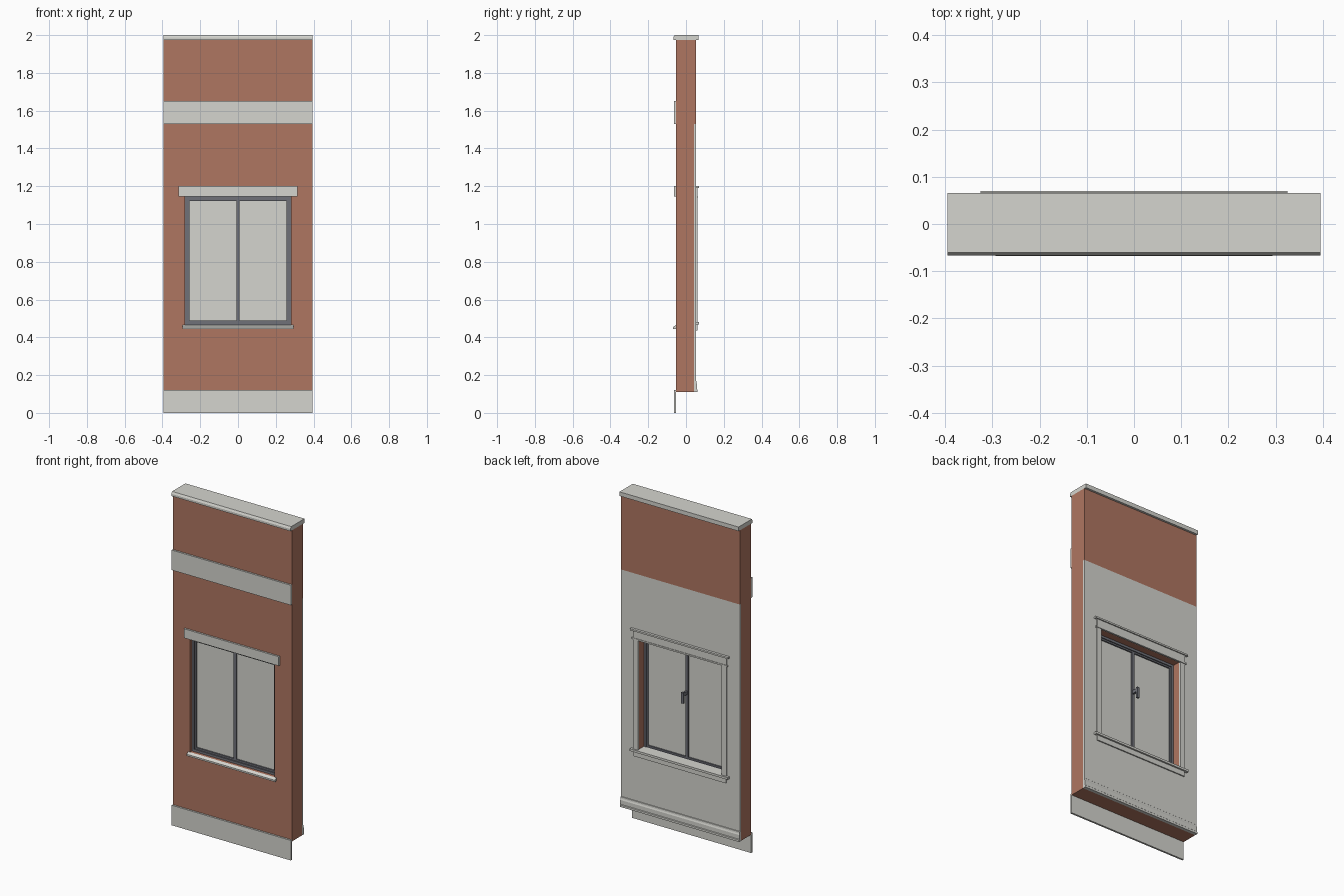
import bpy

if "Cube" in bpy.data.objects:
    bpy.data.objects.remove(bpy.data.objects["Cube"], do_unlink=True)


def material(name, rgb):
    m = bpy.data.materials.new(name)
    m.use_nodes = True
    m.diffuse_color = (*rgb, 1)
    m.node_tree.nodes["Principled BSDF"].inputs["Base Color"].default_value = (*rgb, 1)
    return m


BRICK = material("terracotta wall", (0.43, 0.18, 0.12))
STONE = material("pale stone", (0.66, 0.66, 0.62))
METAL = material("dark grey frame", (0.16, 0.165, 0.19))


def build(name, verts, faces, mat):
    mesh = bpy.data.meshes.new(name)
    mesh.from_pydata(verts, [], faces)
    mesh.materials.append(mat)
    obj = bpy.data.objects.new(name, mesh)
    bpy.context.collection.objects.link(obj)
    return obj


def extrude_x(name, profile, x0, x1, mat):
    """Sweep a (y, z) outline, counter-clockwise seen from +x, along x."""
    n = len(profile)
    verts = [(x, y, z) for x in (x0, x1) for y, z in profile]
    faces = [tuple(reversed(range(n))), tuple(range(n, 2 * n))]
    faces += [(i, (i + 1) % n, (i + 1) % n + n, i + n) for i in range(n)]
    return build(name, verts, faces, mat)


def box(name, x0, x1, y0, y1, z0, z1, mat):
    return extrude_x(name, [(y0, z0), (y1, z0), (y1, z1), (y0, z1)], x0, x1, mat)


def ring(name, outer, inner, y0, y1, mat):
    """Slab in the xz plane with a rectangular hole; rectangles are x0, x1, z0, z1."""
    verts = []
    for y in (y0, y1):
        for a, b, c, d in (outer, inner):
            verts += [(a, y, c), (b, y, c), (b, y, d), (a, y, d)]
    faces = []
    for i in range(4):
        j = (i + 1) % 4
        faces += [(i, j, j + 4, i + 4), (i + 8, i + 12, j + 12, j + 8),
                  (i, i + 8, j + 8, j), (i + 4, j + 4, j + 12, i + 12)]
    return build(name, verts, faces, mat)


W = 0.395
FRONT, CORE, BACK = -0.053, 0.043, 0.053
BOTTOM, SPLIT, TOP = 0.11, 1.53, 1.975
OPENING = (-0.28, 0.28, 0.465, 1.145)

# Wall body, inner lining and exposed upper back
ring("wall", (-W, W, BOTTOM, TOP), OPENING, FRONT, CORE, BRICK)
box("wall_upper_back", -W, W, CORE, BACK, SPLIT, TOP, BRICK)
ring("inner_lining", (-W, W, BOTTOM, SPLIT), OPENING, CORE, BACK, STONE)

# Coping with a bevelled front lip
extrude_x("coping", [(-0.067, TOP), (0.066, TOP), (0.066, 2.0),
                     (-0.06, 2.0), (-0.067, 1.988)], -W, W, STONE)

# Stone courses on the front
box("upper_band", -W, W, -0.064, FRONT, 1.53, 1.65, STONE)
box("plinth", -W, W, -0.064, FRONT, 0, 0.12, STONE)
box("lintel", -0.315, 0.315, -0.064, FRONT, 1.145, 1.2, STONE)
extrude_x("outer_sill", [(-0.068, 0.445), (FRONT, 0.445), (FRONT, 0.465),
                         (-0.068, 0.455)], -0.293, 0.293, STONE)

# Window frame, two sashes and panes
ring("window_frame", OPENING, (-0.266, 0.266, 0.479, 1.131), -0.035, 0.0, METAL)
for side, x0, x1 in (("right", -0.266, 0), ("left", 0, 0.266)):
    hole = (x0 + 0.009, x1 - 0.009, 0.489, 1.122)
    ring(side + "_sash", (x0, x1, 0.479, 1.131), hole, -0.028, -0.006, METAL)
    box(side + "_pane", *hole[:2], -0.02, -0.014, *hole[2:], STONE)

# Handle on the meeting rails
box("handle_post", -0.006, 0.006, -0.006, 0.025, 0.865, 0.885, METAL)
box("handle_grip", -0.008, 0.008, 0.025, 0.037, 0.825, 0.89, METAL)

# Inner window trim
for side, s in (("right", -1), ("left", 1)):
    xs = sorted((s * 0.278, s * 0.31))
    box(side + "_casing", *xs, BACK, 0.06, 0.48, 1.14, STONE)
box("head_bead", -0.317, 0.317, BACK, 0.064, 1.138, 1.147, STONE)
box("head_board", -0.31, 0.31, BACK, 0.061, 1.147, 1.19, STONE)
box("head_cap", -0.325, 0.325, BACK, 0.068, 1.19, 1.2, STONE)
box("inner_sill_nose", -0.325, 0.325, BACK, 0.07, 0.467, 0.48, STONE)
box("inner_sill", -0.28, 0.28, 0.0, BACK, 0.465, 0.479, STONE)
box("apron", -0.307, 0.307, BACK, 0.06, 0.437, 0.467, STONE)

# Moulded skirting along the inner foot
extrude_x("skirting", [(BACK, BOTTOM), (0.062, BOTTOM), (0.062, 0.122), (0.059, 0.125),
                       (0.059, 0.15), (0.056, 0.158), (0.055, 0.168), (BACK, 0.17)],
          -W, W, STONE)
